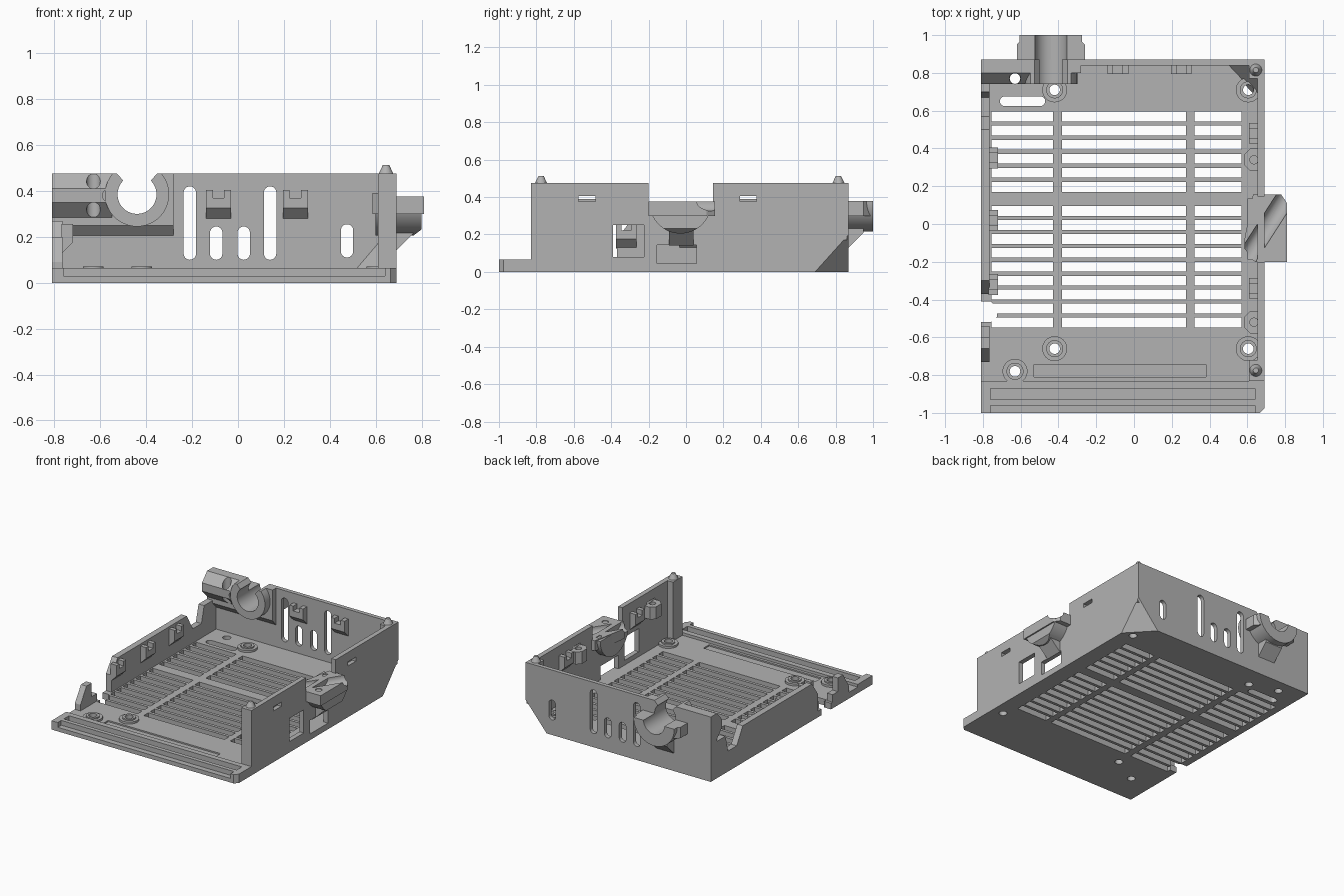
import bpy, bmesh, math
from mathutils import Matrix, Vector

if "Cube" in bpy.data.objects:
    bpy.data.objects.remove(bpy.data.objects["Cube"], do_unlink=True)

grey = bpy.data.materials.new("plain grey")
grey.use_nodes = True
grey.diffuse_color = (0.45, 0.45, 0.45, 1)
grey.node_tree.nodes["Principled BSDF"].inputs["Base Color"].default_value = grey.diffuse_color


# Geometry helpers: every solid is a profile extruded along one axis
def prism(pts, axis, a, b):
    place = {"x": lambda p, h: (h, p[0], p[1]),
             "y": lambda p, h: (p[0], h, p[1]),
             "z": lambda p, h: (p[0], p[1], h)}[axis]
    return [[place(p, a) for p in pts], [place(p, b) for p in pts]]


def rect(x0, x1, y0, y1):
    return [(x0, y0), (x1, y0), (x1, y1), (x0, y1)]


def box(x0, x1, y0, y1, z0, z1):
    return prism(rect(x0, x1, y0, y1), "z", z0, z1)


def arc(cx, cy, r, start=0, end=360, n=32):
    steps = n if end - start == 360 else n + 1
    angles = [math.radians(start + (end - start) * i / n) for i in range(steps)]
    return [(cx + r * math.cos(t), cy + r * math.sin(t)) for t in angles]


def capsule(cx, y0, y1, r):
    return arc(cx, y1 - r, r, 0, 180, 12) + arc(cx, y0 + r, r, 180, 360, 12)


def fill(solids):
    bm = bmesh.new()
    for bottom, top in solids:
        lo, hi = [[bm.verts.new(p) for p in ring] for ring in (bottom, top)]
        bm.faces.new(lo)
        bm.faces.new(hi)
        for i in range(len(lo)):
            j = (i + 1) % len(lo)
            bm.faces.new((lo[i], lo[j], hi[j], hi[i]))
    bmesh.ops.recalc_face_normals(bm, faces=bm.faces)
    return bm


def make(name, bm):
    me = bpy.data.meshes.new(name)
    bm.to_mesh(me)
    bm.free()
    me.materials.append(grey)
    ob = bpy.data.objects.new(name, me)
    bpy.context.collection.objects.link(ob)
    return ob


def part(name, solids, cuts=(), matrix=None):
    bm = fill(solids)
    if matrix:
        bm.transform(matrix)
    ob = make(name, bm)
    if cuts:
        cutter = make("cutter", fill(cuts))
        mod = ob.modifiers.new("cut", "BOOLEAN")
        mod.operation, mod.solver, mod.object = "DIFFERENCE", "EXACT", cutter
        mod.use_self = True
        dg = bpy.context.evaluated_depsgraph_get()
        me = bpy.data.meshes.new_from_object(ob.evaluated_get(dg))
        ob.modifiers.clear()
        ob.data = me
        bpy.data.objects.remove(cutter, do_unlink=True)
    for p in ob.data.polygons:
        p.use_smooth = True
    ob.data.set_sharp_from_angle(angle=math.radians(30))
    return ob


# Bevelled lower corner shared by floor, back wall and right wall
corner = [(0.69, 0.69, 0), (0.69, 0.87, 0.2), (0.52, 0.87, 0)]
tip = Vector((0.70, 0.88, -0.01))
far = [(0.69, 0.68, -0.01), (0.70, 0.88, 0.21), (0.51, 0.88, -0.01)]
corner_cut = [corner, [tuple(Vector(p).lerp(tip, 0.9) + Vector((0.2, 0.2, -0.2))) for p in corner]]
part("corner_panel", [[corner, [(x - 0.03, y - 0.03, z + 0.03) for x, y, z in corner]]])

# Floor with vent slots, standoff holes and cable holes
standoffs = [(-0.42, 0.71), (0.605, 0.71), (-0.42, -0.66), (0.605, -0.66), (-0.63, -0.78)]
slot_tops = [0.595 - 0.0745 * i for i in range(6)] + [0.095 - 0.0738 * i for i in range(9)]
cuts = [box(a, b, t - 0.052, t, -0.1, 0.2)
        for t in slot_tops for a, b in ((-0.755, -0.43), (-0.38, 0.275), (0.32, 0.57))]
cuts += [prism(arc(x, y, 0.028, n=20), "z", -0.1, 0.2) for x, y in standoffs + [(-0.63, 0.77)]]
cuts += [prism([(y, x) for x, y in capsule(0.65, -0.71, -0.47, 0.026)], "z", -0.1, 0.2)]
cuts += [prism([(-0.9, -0.52), (-0.76, -0.52), (-0.725, -0.49), (-0.725, -0.44),
                (-0.76, -0.41), (-0.9, -0.41)], "z", -0.1, 0.2),
         box(-0.53, 0.38, -0.81, -0.745, 0.035, 0.2), corner_cut]
part("floor", [box(-0.81, 0.69, -0.84, 0.87, 0, 0.045)], cuts)
for x, y in standoffs:
    part("standoff", [prism(arc(x, y, 0.066), "z", 0.04, 0.06),
                      prism(arc(x, y, 0.045), "z", 0.05, 0.07)],
         [prism(arc(x, y, 0.028, n=20), "z", -0.1, 0.2)])

# Front sill with grooves for the front panel
part("front_sill", [prism([(-0.81, -1), (0.665, -1), (0.69, -0.975), (0.69, -0.83),
                           (-0.81, -0.83)], "z", 0, 0.065)],
     [box(-0.76, 0.64, -1.1, -0.96, 0.03, 0.2), box(-0.76, 0.64, -0.93, -0.87, 0.03, 0.2)])

# Back wall with vents and an open cable hole
CX, CZ = -0.44, 0.385
keyhole = arc(CX, CZ, 0.085, 135, 405) + [(CX + 0.1, 0.49), (CX - 0.1, 0.49)]
cable_cut = prism(keyhole, "y", 0.7, 1.1)
vents = [(-0.21, 0.1, 0.42), (0.14, 0.1, 0.42), (-0.095, 0.1, 0.245),
         (0.025, 0.1, 0.245), (0.475, 0.11, 0.255)]
part("back_wall", [box(-0.81, 0.69, 0.84, 0.87, 0, 0.475)],
     [prism(capsule(x, a, b, 0.027), "y", 0.7, 1.1) for x, a, b in vents] + [cable_cut, corner_cut])
part("back_ledge", [prism([(0.845, 0.2), (0.80, 0.25), (0.80, 0.475), (0.845, 0.475)],
                          "x", -0.81, -0.28)], [cable_cut])
part("back_bar", [prism([(0.805, 0.28), (0.74, 0.35), (0.74, 0.41), (0.80, 0.475), (0.805, 0.475)],
                        "x", -0.81, -0.55)],
     [prism(arc(-0.63, 0.77, 0.03), "z", -0.1, 0.6), prism(arc(-0.56, 0.38, 0.03), "y", 0.7, 0.79)])
part("cable_ring", [prism(arc(CX, CZ, 0.14, 140, 400), "y", 0.74, 0.85)], [cable_cut])

# Back cable clamp: flange, half tube and gusset
part("back_clamp_flange", [prism([(-0.62, 0.86), (-0.62, 0.95), (-0.57, 1), (-0.31, 1),
                                  (-0.26, 0.95), (-0.26, 0.86)], "z", 0.3, 0.38)],
     [cable_cut] + [prism(arc(x, 0.905, 0.022, n=16), "z", 0.2, 0.5) for x in (-0.555, -0.325)])
part("back_clamp_tube", [prism(arc(CX, 0.38, 0.165, 180, 360), "y", 0.86, 1)], [cable_cut])
part("back_clamp_gusset", [prism([(0.86, 0.12), (0.95, 0.21), (0.95, 0.26), (0.86, 0.26)],
                                 "x", CX - 0.07, CX + 0.07)])

# Right wall with clamp gap, two windows and nut slots
part("right_wall", [box(0.655, 0.69, -0.83, 0.87, 0, 0.475)],
     [box(0.5, 0.8, -0.2, 0.145, 0.375, 0.6), box(0.5, 0.8, -0.39, -0.225, 0.08, 0.25),
      box(0.5, 0.8, -0.155, 0.055, 0.025, 0.145), corner_cut] +
     [box(0.5, 0.8, y - 0.045, y + 0.045, 0.375, 0.405) for y in (-0.53, 0.333)])

# Corner posts with pointed locating pins
for y0, y1, py in ((-0.83, -0.72, -0.775), (0.77, 0.86, 0.815)):
    low = 0.03 if y0 < 0 else 0.17
    part("corner_post", [box(0.61, 0.69, y0, y1, low, 0.475)])
    bm = bmesh.new()
    bmesh.ops.create_cone(bm, cap_ends=True, segments=24, radius1=0.033, radius2=0.014, depth=0.04,
                          matrix=Matrix.Translation((0.645, py, 0.493)))
    make("locating_pin", bm)

# Screw bosses near the top of the right wall
for y in (0.34, -0.52):
    outline = [(0.66, y - 0.06), (0.615, y - 0.06), (0.585, y - 0.03),
               (0.585, y + 0.03), (0.615, y + 0.06), (0.66, y + 0.06)]
    part("screw_boss", [prism(outline, "z", 0.3, 0.39)],
         [prism(arc(0.635, y, 0.022, n=16), "z", 0.2, 0.6)])

# Slanted clamp on the right wall
run = Vector((0.54, 0.84, 0)).normalized()
side = Vector((run.y, -run.x, 0))
mid = Vector((0.70, -0.02, 0.375))


def slanted(r, start, end, reach, n=32):
    ring = [side * a + Vector((0, 0, b)) for a, b in arc(0, 0, r, start, end, n)]
    return [[tuple(mid + run * s + p) for p in ring] for s in (-reach, reach)]


channel = slanted(0.05, 0, 360, 0.4)
part("side_clamp_flange", [prism([(0.63, 0.155), (0.78, 0.155), (0.81, 0.11), (0.81, -0.2),
                                  (0.64, -0.2), (0.585, -0.13), (0.585, -0.08)], "z", 0.3, 0.375)],
     [channel] + [prism(arc(x, y, 0.022, n=16), "z", 0.2, 0.5) for x, y in ((0.65, 0.085), (0.745, -0.13))])
part("side_clamp_body", [prism(arc(-0.03, 0.37, 0.165, 180, 360), "x", 0.6, 0.8)],
     [channel, prism([(0.68, 0.14), (0.9, 0.31), (0.9, 0), (0.68, 0)], "y", -0.4, 0.4)])
part("side_clamp_gusset", [prism([(0.66, 0.14), (0.69, 0.14), (0.78, 0.23), (0.78, 0.27),
                                  (0.66, 0.27)], "y", -0.09, 0.04)])

# Low left wall with sloped ends, and short wall stub at the front
part("left_wall", [prism([(-0.37, 0), (-0.37, 0.17), (-0.3, 0.27), (0.5, 0.27), (0.57, 0.15),
                          (0.67, 0.15), (0.7, 0.27), (0.87, 0.27), (0.87, 0)], "x", -0.81, -0.765)])
part("left_stub", [prism([(-0.73, 0), (-0.73, 0.09), (-0.66, 0.2), (-0.6, 0.2), (-0.6, 0.1),
                          (-0.54, 0.1), (-0.54, 0)], "x", -0.81, -0.765)])


# Snap clips: sloped catch with two prongs, repeated on three walls
def clip(location, turn):
    catch = [(0.005, -0.055), (-0.045, -0.005), (-0.045, 0.04), (0.005, 0.04)]
    prongs = [box(a, b, -0.045, 0.005, 0.03, 0.075) for a, b in ((-0.055, -0.025), (0.025, 0.055))]
    part("snap_clip", [prism(catch, "x", -0.055, 0.055)] + prongs,
         matrix=Matrix.Translation(location) @ Matrix.Rotation(math.radians(turn), 4, "Z"))


for x in (-0.085, 0.25):
    clip((x, 0.84, 0.33), 0)
for y in (0.35, 0.02, -0.32):
    clip((-0.765, y, 0.18), 90)
for y in (0.48, -0.34):
    clip((0.655, y, 0.33), -90)
